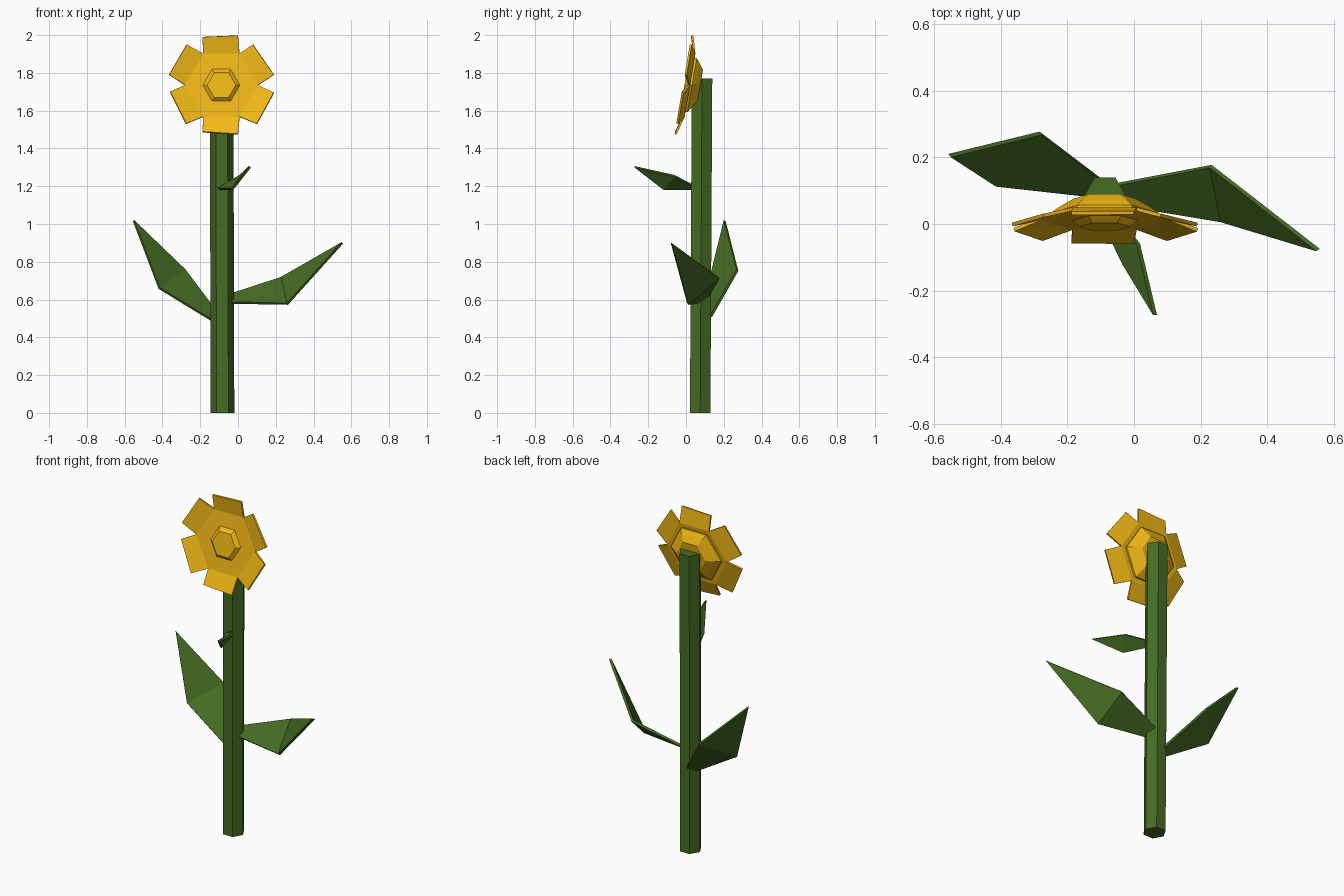
import bpy, bmesh
from math import cos, sin, pi

if "Cube" in bpy.data.objects:
    bpy.data.objects.remove(bpy.data.objects["Cube"])


def material(name, color):
    m = bpy.data.materials.new(name)
    m.diffuse_color = (*color, 1)
    m.use_nodes = True
    m.node_tree.nodes["Principled BSDF"].inputs["Base Color"].default_value = m.diffuse_color
    return m


green = material("leaf_green", (0.06, 0.15, 0.017))
yellow = material("petal_yellow", (0.88, 0.48, 0.008))


def make(name, verts, faces, mat, thickness=0):
    mesh = bpy.data.meshes.new(name)
    mesh.from_pydata(verts, [], faces)
    bm = bmesh.new()
    bm.from_mesh(mesh)
    bmesh.ops.recalc_face_normals(bm, faces=bm.faces[:])
    bm.to_mesh(mesh)
    bm.free()
    mesh.materials.append(mat)
    ob = bpy.data.objects.new(name, mesh)
    bpy.context.collection.objects.link(ob)
    if thickness:
        mod = ob.modifiers.new("thickness", "SOLIDIFY")
        mod.thickness = thickness
        mod.offset = 0
    return ob


def loft(name, rings, mat):
    # skin a list of equal-sized rings and cap both ends
    n = len(rings[0])
    faces = [tuple(range(n)), tuple(range((len(rings) - 1) * n, len(rings) * n))]
    for k in range(len(rings) - 1):
        for i in range(n):
            j = (i + 1) % n
            faces.append((k * n + i, k * n + j, (k + 1) * n + j, (k + 1) * n + i))
    return make(name, [v for r in rings for v in r], faces, mat)


# Hexagonal stem, leaning back very slightly
def stem_ring(x, y, z, r):
    return [(x + r * cos(i * pi / 3), y + r * sin(i * pi / 3), z) for i in range(6)]


loft("stem", [stem_ring(-0.082, 0.075, 0, 0.0625),
              stem_ring(-0.087, 0.085, 1.77, 0.0625)], green)

# Leaves: two base points, two widest points, one tip
leaves = {
    "left_leaf": [(-0.13, 0.085, 0.485), (-0.10, 0.135, 0.515),
                  (-0.28, 0.272, 0.755), (-0.417, 0.117, 0.66), (-0.553, 0.205, 1.018)],
    "right_leaf": [(-0.04, 0.06, 0.583), (-0.045, 0.12, 0.625),
                   (0.23, 0.173, 0.715), (0.262, 0.01, 0.577), (0.552, -0.078, 0.90)],
    "front_leaf": [(-0.105, 0.035, 1.185), (-0.06, 0.035, 1.205),
                   (0.013, -0.06, 1.255), (-0.03, -0.12, 1.185), (0.063, -0.273, 1.303)],
}
for name, pts in leaves.items():
    make(name, pts, [(0, 1, 2, 3), (3, 2, 4)], green, 0.014)


# Flower head: tilted plane, depth d measured backwards
CX, CZ = -0.088, 1.735


def on_head(x, z, d):
    return (x, 0.17 * (z - CZ) + d, z)


def head_ring(r, d):
    return [on_head(CX + r * cos(i * pi / 3), CZ + r * sin(i * pi / 3), d) for i in range(6)]


# Six petals folding forward from a hexagonal centre
tips = [(0.19, 1.79), (0.08, 1.95), (0.0, 1.998), (-0.188, 1.99), (-0.272, 1.95), (-0.365, 1.79),
        (-0.36, 1.70), (-0.275, 1.53), (-0.188, 1.487), (0.0, 1.475), (0.1, 1.53), (0.19, 1.695)]
verts = head_ring(0.193, 0.016) + [on_head(x, z, -0.011) for x, z in tips]
faces = [tuple(range(6))]
faces += [(i, 6 + 2 * i, 7 + 2 * i, (i + 1) % 6) for i in range(6)]
make("petals", verts, faces, yellow, 0.011)

# Raised centre in front and stepped cup behind
loft("flower_centre", [head_ring(0.076, -0.008), head_ring(0.1, 0.012),
                       head_ring(0.165, 0.014), head_ring(0.165, 0.032),
                       head_ring(0.135, 0.052), head_ring(0.093, 0.076)], yellow)
